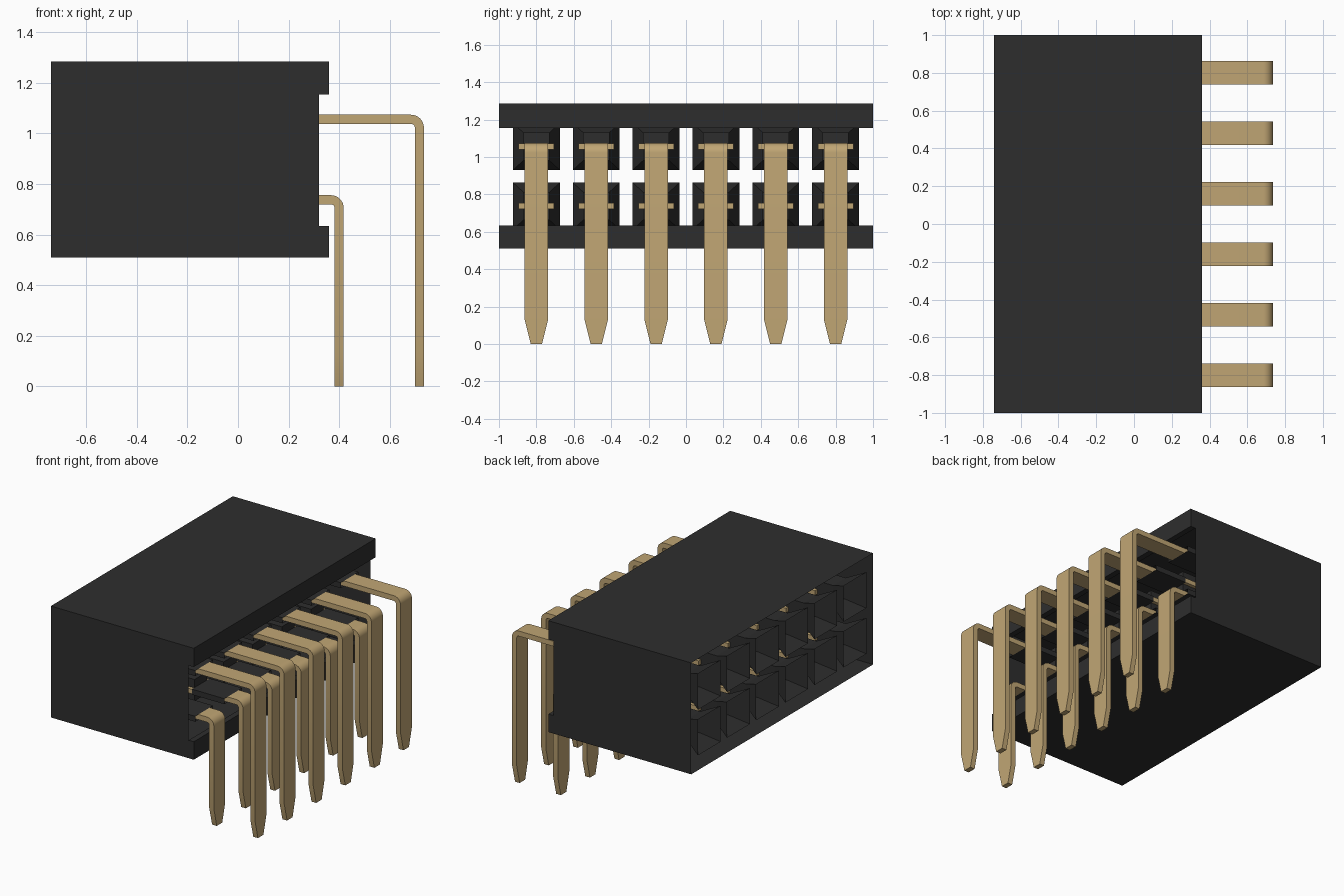
import bpy, bmesh, math

if "Cube" in bpy.data.objects:
    bpy.data.objects.remove(bpy.data.objects["Cube"], do_unlink=True)


def material(name, rgb):
    m = bpy.data.materials.new(name)
    m.diffuse_color = (*rgb, 1)
    m.use_nodes = True
    m.node_tree.nodes["Principled BSDF"].inputs["Base Color"].default_value = (*rgb, 1)
    return m


BLACK = material("black plastic", (0.027, 0.027, 0.027))
GOLD = material("gold metal", (0.53, 0.38, 0.175))


def to_mesh(bm, name, mat):
    bmesh.ops.recalc_face_normals(bm, faces=bm.faces)
    me = bpy.data.meshes.new(name)
    bm.to_mesh(me)
    bm.free()
    me.materials.append(mat)
    return me


def place(name, me, loc=(0, 0, 0)):
    ob = bpy.data.objects.new(name, me)
    ob.location = loc
    bpy.context.collection.objects.link(ob)
    return ob


def loft(name, rings, mat, cap_start=False, cap_end=False):
    """Join four-cornered rings into a tube."""
    bm = bmesh.new()
    vs = [[bm.verts.new(p) for p in ring] for ring in rings]
    for a, b in zip(vs, vs[1:]):
        for i in range(4):
            j = (i + 1) % 4
            bm.faces.new((a[i], a[j], b[j], b[i]))
    if cap_start:
        bm.faces.new(vs[0])
    if cap_end:
        bm.faces.new(vs[-1])
    return to_mesh(bm, name, mat)


def ring_x(x, hy, hz):
    return [(x, -hy, -hz), (x, hy, -hz), (x, hy, hz), (x, -hy, hz)]


def housing_mesh():
    """Sheet-walled sleeve, open at both socket and lead ends."""
    prof = [(-.74, .51), (.36, .51), (.36, .635), (.32, .635),
            (.32, 1.155), (.36, 1.155), (.36, 1.285), (-.74, 1.285)]
    bm = bmesh.new()
    ends = [[bm.verts.new((x, y, z)) for x, z in prof] for y in (-1, 1)]
    for e in ends:
        bm.faces.new(e)
    for i in range(8):
        if i not in (3, 7):
            j = (i + 1) % 8
            bm.faces.new((ends[0][i], ends[0][j], ends[1][j], ends[1][i]))
    return to_mesh(bm, "housing", BLACK)


def pin_mesh(name, z, leg_x):
    """Flat lead running out along x, bending down to a tapered tip."""
    t, w, r = .018, .0625, .033
    cx, cz = leg_x - r, z - r
    stations = [((-.1, z + t), (-.1, z - t), w)]
    for k in range(9):
        a = math.pi / 2 * (1 - k / 8)
        c, s = math.cos(a), math.sin(a)
        stations.append(((cx + (r + t) * c, cz + (r + t) * s),
                         (cx + (r - t) * c, cz + (r - t) * s), w))
    for h, hw in ((.13, w), (0, .03)):
        stations.append(((leg_x + t, h), (leg_x - t, h), hw))
    rings = [[(o[0], -hw, o[1]), (o[0], hw, o[1]), (i[0], hw, i[1]), (i[0], -hw, i[1])]
             for o, i, hw in stations]
    return loft(name, rings, GOLD, True, True)


place("housing", housing_mesh())

# Shared parts for each contact position
socket = loft("socket", [ring_x(-.74, .125, .125), ring_x(-.62, .07, .075),
                         ring_x(.05, .07, .075)], BLACK, cap_end=True)
slot = loft("lead_slot", [ring_x(.05, .098, .019), ring_x(.3, .098, .019)], BLACK)
barb = loft("contact_barb", [ring_x(-.5, .095, .016), ring_x(.2, .095, .016)],
            GOLD, True, True)

# Two rows of six contacts
for row, z, leg_x in (("upper", 1.056, .717), ("lower", .738, .4)):
    pin = pin_mesh(row + "_pin", z, leg_x)
    for n in range(6):
        y = -.8 + .32 * n
        tag = f"{row}_{n + 1}"
        place("socket_" + tag, socket, (0, y, z))
        place("lead_slot_" + tag, slot, (0, y, z))
        # Side barbs project past the socket walls
        place("contact_barb_" + tag, barb, (0, y, z))
        ob = place("pin_" + tag, pin, (0, y, 0))
    # Smooth the bend, keep edges sharp
    bpy.ops.object.select_all(action='DESELECT')
    ob.select_set(True)
    bpy.context.view_layer.objects.active = ob
    bpy.ops.object.shade_smooth_by_angle(angle=math.radians(30))
